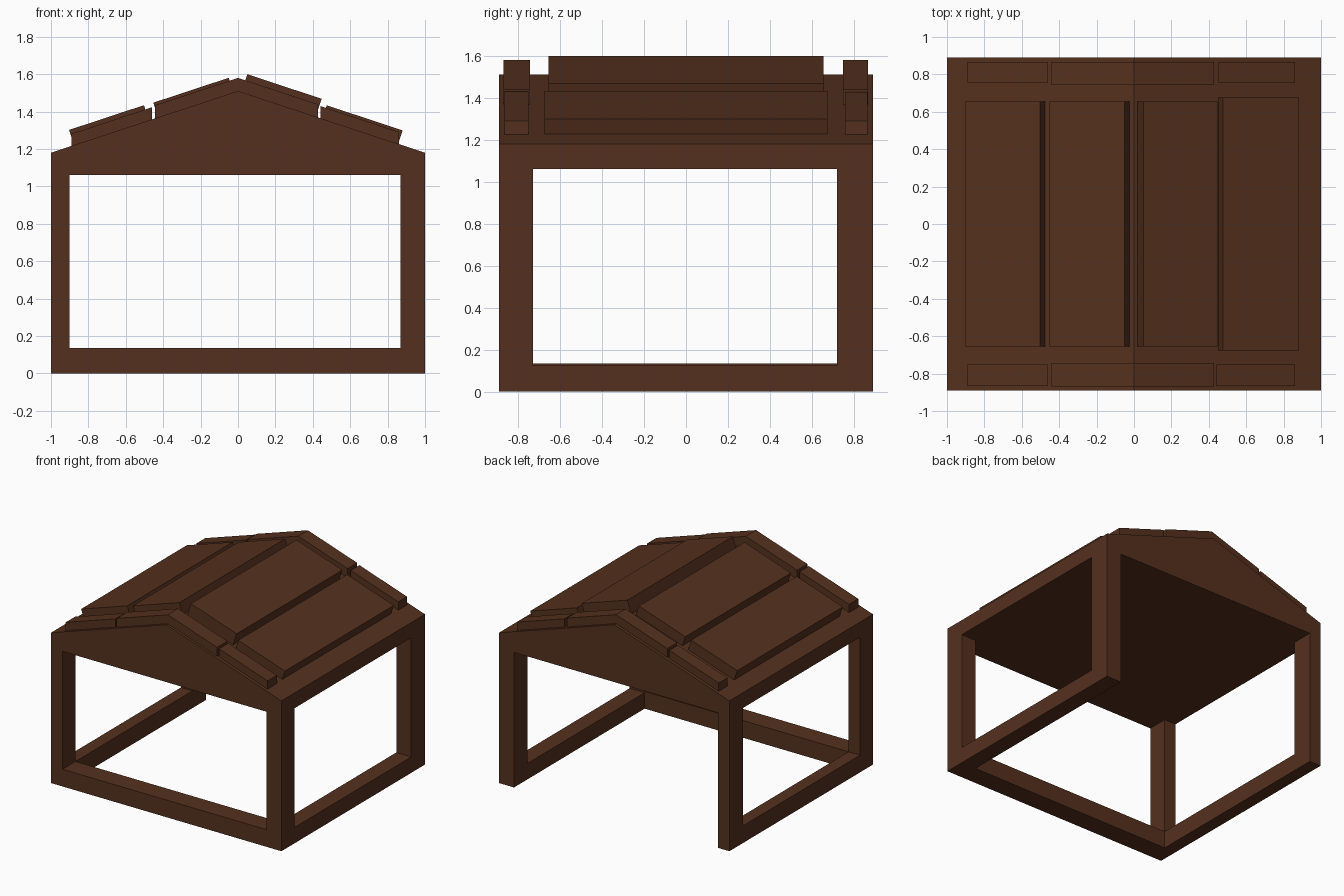
import bpy, bmesh

if "Cube" in bpy.data.objects:
    bpy.data.objects.remove(bpy.data.objects["Cube"])

EAVE, RIDGE = 1.18, 1.51
SLOPE = RIDGE - EAVE          # rise over one unit of x

wood = bpy.data.materials.new("dark_wood")
wood.diffuse_color = (0.09, 0.03, 0.013, 1)
wood.use_nodes = True
wood.node_tree.nodes["Principled BSDF"].inputs["Base Color"].default_value = wood.diffuse_color


def prism(name, pts, y0, y1):
    """Extrude an x-z outline from y0 to y1."""
    bm = bmesh.new()
    face = bm.faces.new([bm.verts.new((x, y0, z)) for x, z in pts])
    ext = bmesh.ops.extrude_face_region(bm, geom=[face])["geom"]
    bmesh.ops.translate(bm, vec=(0, y1 - y0, 0),
                        verts=[v for v in ext if isinstance(v, bmesh.types.BMVert)])
    bmesh.ops.recalc_face_normals(bm, faces=bm.faces)
    mesh = bpy.data.meshes.new(name)
    bm.to_mesh(mesh)
    bm.free()
    mesh.materials.append(wood)
    ob = bpy.data.objects.new(name, mesh)
    bpy.context.collection.objects.link(ob)
    return ob


def cut(target, x0, x1, y0, y1, z0, z1):
    """Remove a box from the target."""
    cutter = prism("cutter", [(x0, z0), (x1, z0), (x1, z1), (x0, z1)], y0, y1)
    cutter.hide_render = True
    mod = target.modifiers.new("opening", 'BOOLEAN')
    mod.operation, mod.solver, mod.object = 'DIFFERENCE', 'EXACT', cutter
    bpy.context.view_layer.objects.active = target
    bpy.ops.object.modifier_apply(modifier=mod.name)
    bpy.data.objects.remove(cutter)


def roof_z(x):
    return RIDGE - SLOPE * abs(x)


def plank(name, xa, xb, h, y0, y1, square_ends):
    """Board on the roof; xa, xb bound its top face, h is its vertical height."""
    s = 1 if xa + xb > 0 else -1
    # square-cut ends lean away from the ridge going up
    lean = s * h * SLOPE / (1 + SLOPE ** 2) if square_ends else 0
    pts = [(xa, roof_z(xa) + h), (xb, roof_z(xb) + h),
           (xb - lean, roof_z(xb - lean)), (xa - lean, roof_z(xa - lean))]
    return prism(name, pts, y0, y1)


# frame and solid gable roof, open underneath and at the back
frame = prism("frame_and_roof", [(-1, 0), (1, 0), (1, EAVE), (0, RIDGE), (-1, EAVE)], -0.89, 0.89)
cut(frame, -0.9, 0.87, -0.73, 1.0, -0.1, 1.06)     # interior and back opening
cut(frame, -0.9, 0.87, -1.0, -0.6, 0.135, 1.06)    # front opening
cut(frame, -1.1, -0.8, -0.73, 0.72, 0.135, 1.06)   # left opening
cut(frame, 0.8, 1.1, -0.73, 0.72, 0.125, 1.06)     # right opening

# wide roof planks
for name, xa, xb, h, y in [("left_outer", -0.903, -0.503, 0.09, 0.655),
                           ("left_inner", -0.453, -0.05, 0.087, 0.655),
                           ("right_inner", 0.05, 0.447, 0.106, 0.655),
                           ("right_outer", 0.475, 0.88, 0.08, 0.675)]:
    plank("roof_plank_" + name, xa, xb, h, -y, y, True)

# short outer trim boards at both gable ends
for end, y0, y1, xr in [("front", -0.865, -0.75, 0.44), ("back", 0.757, 0.865, 0.448)]:
    plank(end + "_trim_left", -0.89, -0.46, 0.065, y0, y1, False)
    plank(end + "_trim_right", xr, 0.862, 0.065, y0, y1, False)

# peaked trim boards that bend over the ridge
for end, y0, y1 in [("front", -0.87, -0.742), ("back", 0.747, 0.867)]:
    low = [(-0.445, roof_z(0.445)), (0, RIDGE), (0.428, roof_z(0.428))]
    prism(end + "_trim_peak", low + [(x, z + 0.07) for x, z in reversed(low)], y0, y1)
